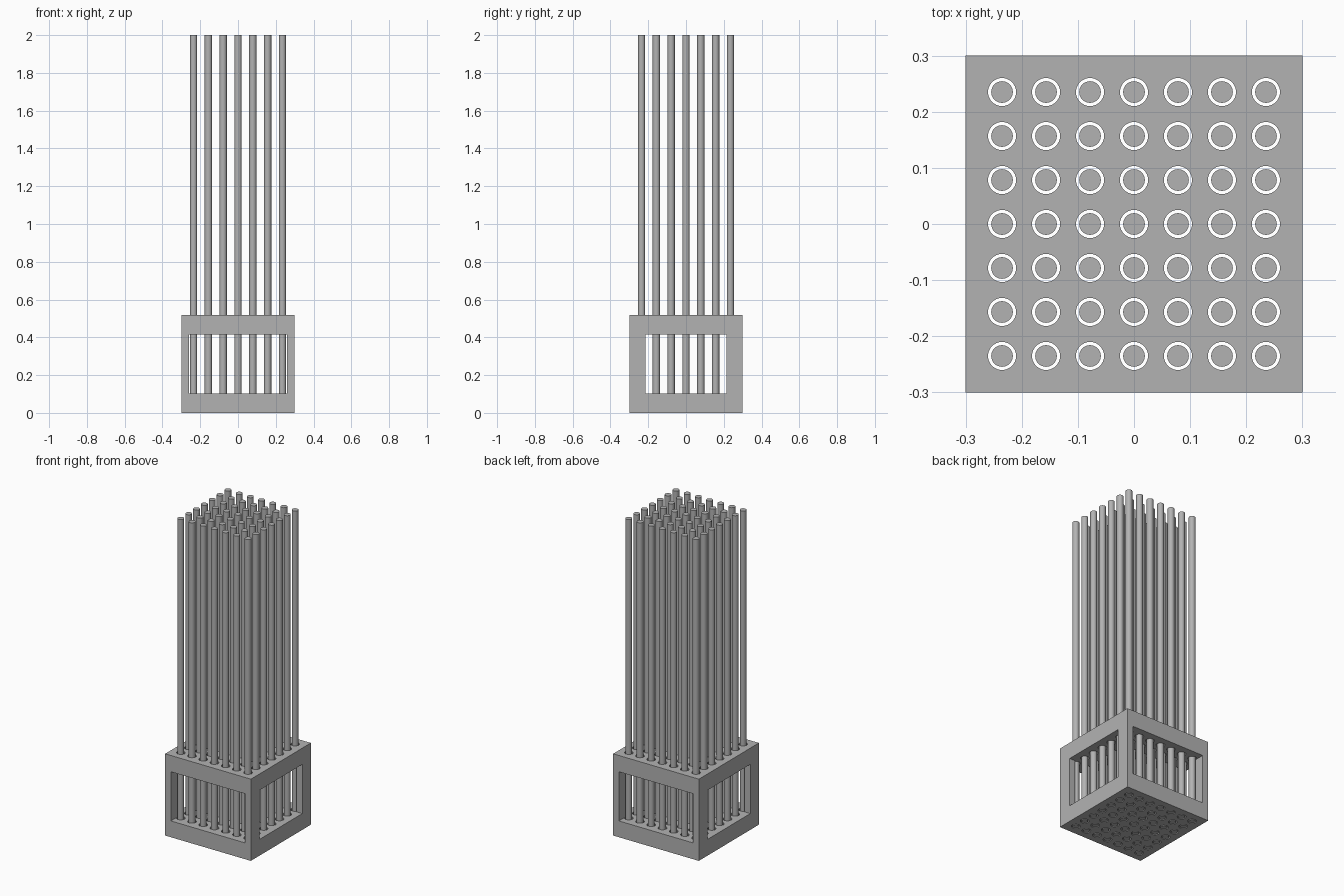
import bpy
from math import cos, sin, tau

cube = bpy.data.objects.get("Cube")
if cube:
    bpy.data.objects.remove(cube, do_unlink=True)

HALF = 0.3            # half width of the base
PLATE = 0.103         # plate thickness
BASE_TOP = 0.517
PITCH = 0.0784
HOLE_R, ROD_R = 0.025, 0.0193
SIDES = 32
TOP = 2.0

grey = bpy.data.materials.new("plain_grey")
grey.use_nodes = True
colour = (0.45, 0.45, 0.45, 1)
grey.diffuse_color = colour
grey.node_tree.nodes["Principled BSDF"].inputs["Base Color"].default_value = colour

spots = [(i * PITCH, j * PITCH) for i in range(-3, 4) for j in range(-3, 4)]


def smooth(obj):
    bpy.ops.object.select_all(action='DESELECT')
    obj.select_set(True)
    bpy.context.view_layer.objects.active = obj
    bpy.ops.object.shade_smooth_by_angle()


def add_loop(curve, points):
    spline = curve.splines.new('POLY')
    spline.points.add(len(points) - 1)
    for p, (x, y) in zip(spline.points, points):
        p.co = (x, y, 0, 1)
    spline.use_cyclic_u = True


# Plates: filled square outline with a grid of round holes, extruded
def plate(name, z_mid):
    curve = bpy.data.curves.new(name, 'CURVE')
    curve.dimensions = '2D'
    curve.fill_mode = 'BOTH'
    curve.extrude = PLATE / 2
    add_loop(curve, [(-HALF, -HALF), (HALF, -HALF), (HALF, HALF), (-HALF, HALF)])
    angles = [tau * k / SIDES for k in range(SIDES)]
    for x, y in spots:
        add_loop(curve, [(x + HOLE_R * cos(a), y + HOLE_R * sin(a)) for a in angles])
    obj = bpy.data.objects.new(name, curve)
    bpy.context.collection.objects.link(obj)
    obj.location.z = z_mid
    bpy.ops.object.select_all(action='DESELECT')
    obj.select_set(True)
    bpy.context.view_layer.objects.active = obj
    bpy.ops.object.convert(target='MESH')
    obj = bpy.context.object
    obj.name = name
    obj.data.materials.clear()
    obj.data.materials.append(grey)
    smooth(obj)


plate("bottom_plate", PLATE / 2)
plate("top_plate", BASE_TOP - PLATE / 2)

# Corner posts: narrow across the front, deep along the sides
POST_X, POST_Y = 0.04, 0.086
post_height = BASE_TOP - 2 * PLATE
for sx, side in ((1, "left"), (-1, "right")):
    for sy, end in ((-1, "front"), (1, "back")):
        bpy.ops.mesh.primitive_cube_add(size=1, location=(
            sx * (HALF - POST_X / 2), sy * (HALF - POST_Y / 2), BASE_TOP / 2))
        post = bpy.context.object
        post.name = f"{end}_{side}_post"
        post.scale = (POST_X, POST_Y, post_height)
        post.data.materials.append(grey)

# Rods: one shared cylinder mesh, standing free in the holes
bpy.ops.mesh.primitive_cylinder_add(vertices=SIDES, radius=ROD_R, depth=TOP,
                                    location=(*spots[0], TOP / 2))
rod = bpy.context.object
rod.name = "rod"
rod.data.materials.append(grey)
smooth(rod)
for x, y in spots[1:]:
    copy = rod.copy()
    copy.location = (x, y, TOP / 2)
    bpy.context.collection.objects.link(copy)
